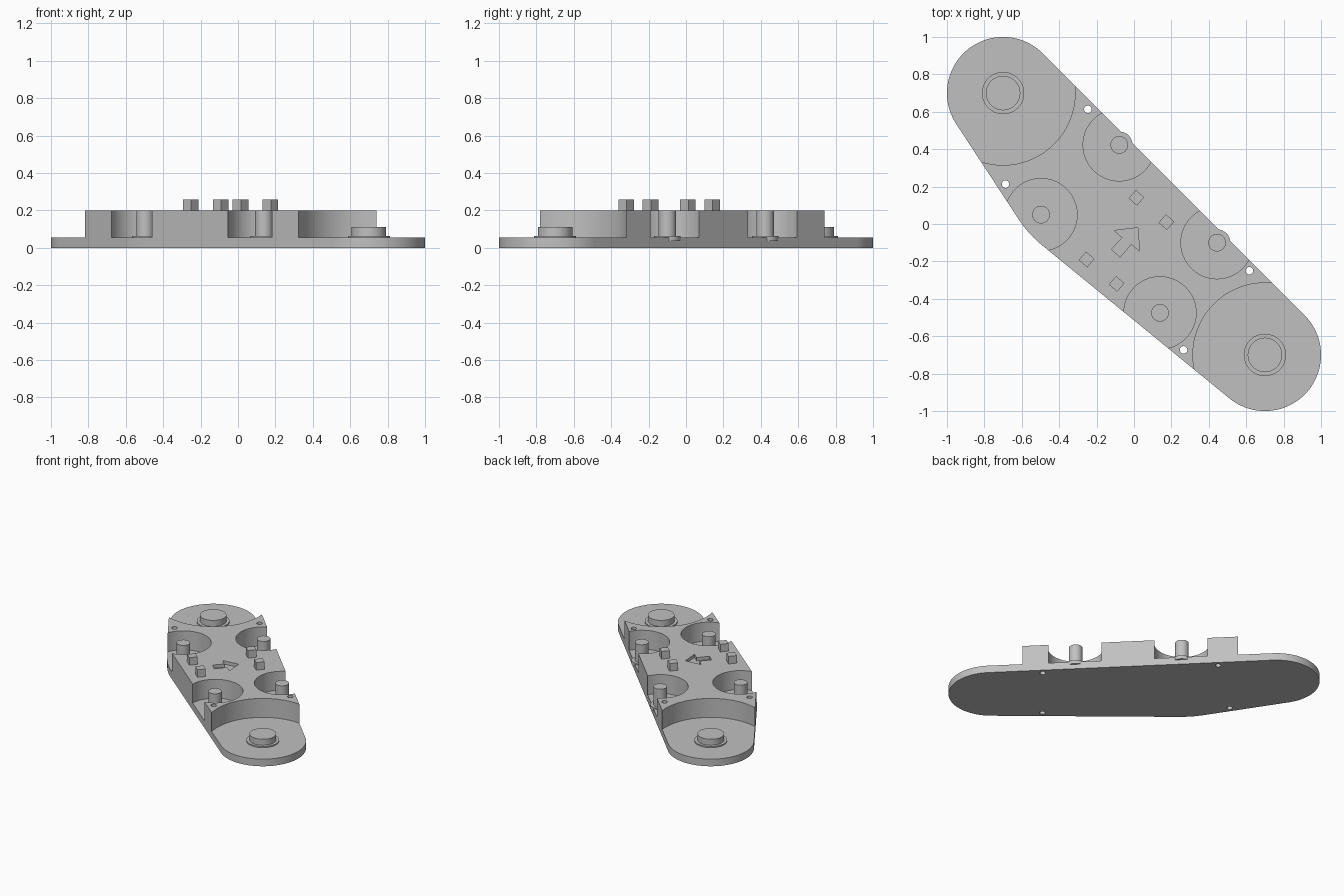
import bpy, bmesh
from math import cos, sin, radians
from mathutils import Vector

cube = bpy.data.objects.get("Cube")
if cube:
    bpy.data.objects.remove(cube, do_unlink=True)

grey = bpy.data.materials.new("plain grey")
grey.use_nodes = True
grey.diffuse_color = (0.53, 0.53, 0.53, 1)
grey.node_tree.nodes["Principled BSDF"].inputs["Base Color"].default_value = grey.diffuse_color

BASE, TOP = 0.055, 0.2


def circle(x, y, r, n=96, turn=0):
    return arc(x, y, r, turn, turn + 360 * (n - 1) / n, n)


def arc(x, y, r, a, b, n):
    angles = [radians(a + (b - a) * i / (n - 1)) for i in range(n)]
    return [(x + r * cos(t), y + r * sin(t)) for t in angles]


def prism(name, outlines, z0, z1):
    """Extrude counter-clockwise outlines into one object."""
    bm = bmesh.new()
    for points in outlines:
        low = [bm.verts.new((x, y, z0)) for x, y in points]
        high = [bm.verts.new((x, y, z1)) for x, y in points]
        bm.faces.new(low[::-1])
        bm.faces.new(high)
        for i in range(len(points)):
            j = (i + 1) % len(points)
            bm.faces.new((low[i], low[j], high[j], high[i]))
    mesh = bpy.data.meshes.new(name)
    bm.to_mesh(mesh)
    bm.free()
    mesh.materials.append(grey)
    ob = bpy.data.objects.new(name, mesh)
    bpy.context.collection.objects.link(ob)
    smooth(ob)
    return ob


def smooth(ob):
    ob.data.shade_smooth()
    ob.data.set_sharp_from_angle(angle=radians(30))


def cut(ob, cutter):
    mod = ob.modifiers.new("cut", 'BOOLEAN')
    mod.operation, mod.solver, mod.object = 'DIFFERENCE', 'EXACT', cutter
    bpy.context.view_layer.objects.active = ob
    bpy.ops.object.modifier_apply(modifier=mod.name)
    bpy.data.objects.remove(cutter, do_unlink=True)


# Positions of the large hubs, small posts, screw holes and top pegs
hubs = [(-0.7, 0.7), (0.7, -0.7)]
posts = [(-0.497, 0.05), (-0.079, 0.423), (0.444, -0.1), (0.139, -0.475)]
holes = [(-0.247, 0.613), (-0.687, 0.213), (0.617, -0.25), (0.265, -0.673)]
pegs = [(0.013, 0.14), (0.173, 0.01), (-0.253, -0.19), (-0.093, -0.32)]

# Body: rounded ends, straight sides and a soft bend on one side
outline = (arc(*hubs[0], 0.3, 45, 213.2, 64)
           + arc(-0.114, 0.353, 0.6, 213.2, 230.7, 14)
           + arc(*hubs[1], 0.3, 230.7, 405, 64))
body = prism("body", [outline], 0, TOP)

# Round pockets down to the base plate
pockets = [circle(x, y, 0.385, 128) for x, y in hubs] + [circle(x, y, 0.193) for x, y in posts]
cut(body, prism("pocket_cutter", pockets, BASE, 0.4))

# Screw holes right through
cut(body, prism("hole_cutter", [circle(x, y, 0.02, 32) for x, y in holes], -0.1, 0.4))

# Engraved direction arrow
arrow = [(0.02, -0.02), (-0.105, -0.035), (-0.062, -0.073), (-0.12, -0.135),
         (-0.075, -0.178), (-0.015, -0.107), (0.03, -0.145)]
cut(body, prism("arrow_cutter", [arrow], TOP - 0.025, 0.4))
smooth(body)

# Large hubs with a thin shoulder
for i, (x, y) in enumerate(hubs, 1):
    prism(f"hub_shoulder_{i}", [circle(x, y, 0.113)], BASE - 0.02, 0.064)
    prism(f"hub_{i}", [circle(x, y, 0.092)], BASE - 0.02, 0.11)

# Small posts with a thin shoulder
for i, (x, y) in enumerate(posts, 1):
    prism(f"post_shoulder_{i}", [circle(x, y, 0.071, 64)], BASE - 0.02, 0.062)
    prism(f"post_{i}", [circle(x, y, 0.047, 64)], BASE - 0.02, TOP)

# Square pegs on the top face
for i, (x, y) in enumerate(pegs, 1):
    prism(f"peg_{i}", [circle(x, y, 0.042, 4, 4)], TOP - 0.02, 0.258)
